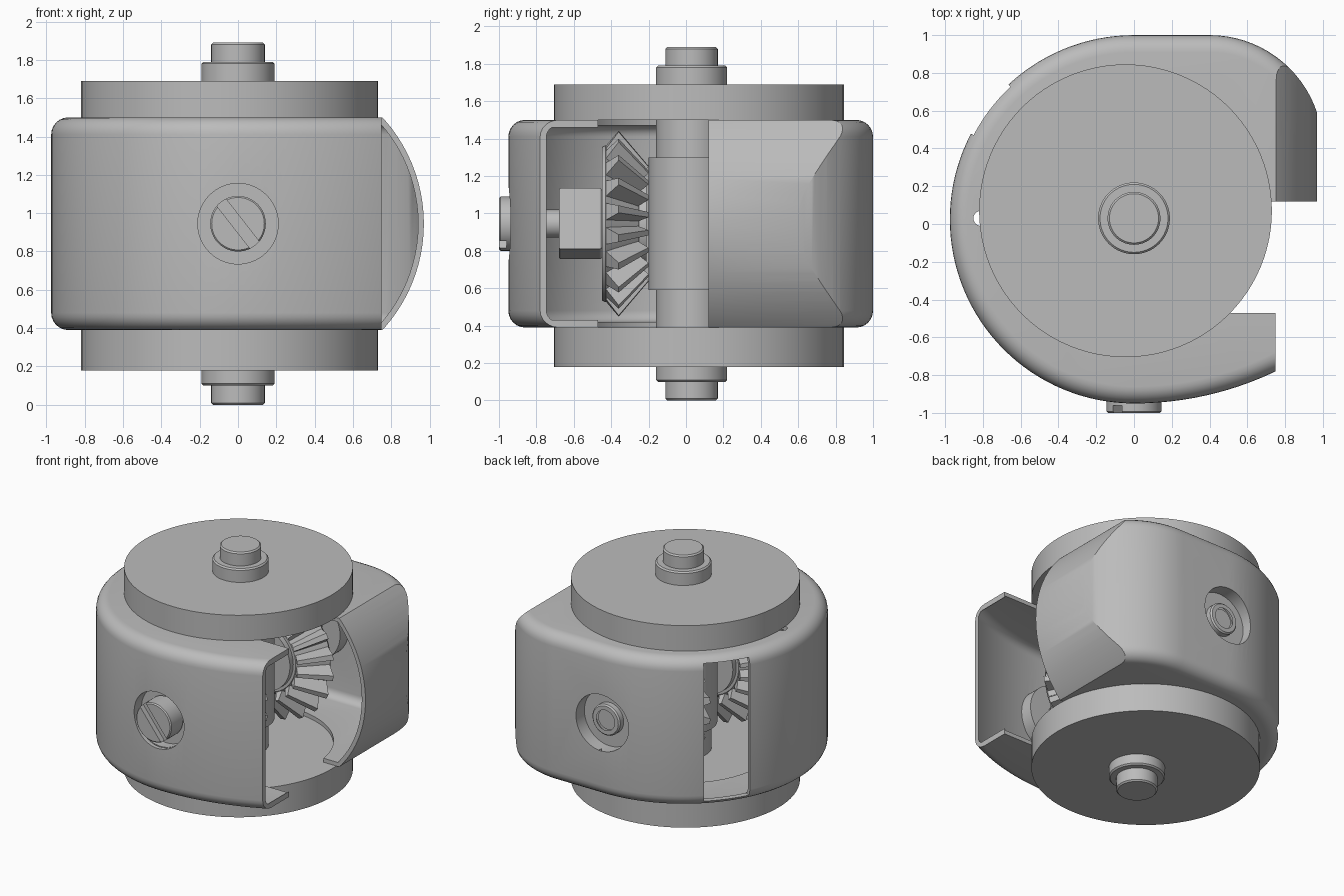
import bpy, bmesh
from math import sin, cos, pi, radians, asin
from mathutils import Matrix, Vector

cube = bpy.data.objects.get("Cube")
if cube:
    bpy.data.objects.remove(cube, do_unlink=True)

grey = bpy.data.materials.new("steel_grey")
grey.use_nodes = True
COLOUR = (0.5, 0.5, 0.5, 1)
grey.diffuse_color = COLOUR
grey.node_tree.nodes["Principled BSDF"].inputs["Base Color"].default_value = COLOUR

AXLE_Y, MID_Z = 0.03, 0.945
MID = Vector((0, AXLE_Y, MID_Z))
# Frames whose local z points out of the front or the back, starting at the axle
FRONT = Matrix.Translation(MID) @ Matrix.Rotation(pi / 2, 4, 'X')
BACK = Matrix.Translation(MID) @ Matrix.Rotation(-pi / 2, 4, 'X')


def finish(name, bm, matrix=Matrix()):
    bmesh.ops.transform(bm, matrix=matrix, verts=bm.verts)
    bmesh.ops.recalc_face_normals(bm, faces=bm.faces)
    mesh = bpy.data.meshes.new(name)
    bm.to_mesh(mesh)
    bm.free()
    mesh.materials.append(grey)
    ob = bpy.data.objects.new(name, mesh)
    bpy.context.collection.objects.link(ob)
    return ob


def smooth(ob):
    bpy.ops.object.select_all(action='DESELECT')
    ob.select_set(True)
    bpy.context.view_layer.objects.active = ob
    bpy.ops.object.shade_smooth_by_angle(angle=radians(30))
    return ob


def lathe(name, profile, matrix=Matrix(), steps=64):
    bm = bmesh.new()
    vs = [bm.verts.new((r, 0, h)) for r, h in profile]
    es = [bm.edges.new(p) for p in zip(vs, vs[1:])]
    bmesh.ops.spin(bm, geom=vs + es, cent=(0, 0, 0), axis=(0, 0, 1),
                   angle=2 * pi, steps=steps)
    bmesh.ops.remove_doubles(bm, verts=bm.verts, dist=1e-4)
    return finish(name, bm, matrix)


def rod(name, r, a, b, matrix=Matrix(), chamfer=0.0):
    c = chamfer
    pts = [(0, a), (r - c, a), (r, a + c), (r, b - c), (r - c, b), (0, b)]
    if not c:
        pts = [(0, a), (r, a), (r, b), (0, b)]
    return lathe(name, pts, matrix)


def prism(name, pts, z0, z1, bevel=0.0, matrix=Matrix()):
    bm = bmesh.new()
    base = bm.faces.new([bm.verts.new((x, y, z0)) for x, y in pts])
    top = bmesh.ops.extrude_face_region(bm, geom=[base])["geom"]
    bmesh.ops.translate(bm, vec=(0, 0, z1 - z0),
                        verts=[v for v in top if isinstance(v, bmesh.types.BMVert)])
    if bevel:
        rim = [e for e in bm.edges if abs(e.verts[0].co.z - e.verts[1].co.z) < 1e-5]
        bmesh.ops.bevel(bm, geom=rim, offset=bevel, segments=6, profile=0.5,
                        affect='EDGES')
    return finish(name, bm, matrix)


def box(name, lo, hi):
    return prism(name, [(lo[0], lo[1]), (hi[0], lo[1]), (hi[0], hi[1]), (lo[0], hi[1])],
                 lo[2], hi[2])


def boolean(ob, cutter, operation='DIFFERENCE'):
    mod = ob.modifiers.new("cut", 'BOOLEAN')
    mod.operation, mod.solver, mod.object = operation, 'EXACT', cutter
    bpy.context.view_layer.update()
    graph = bpy.context.evaluated_depsgraph_get()
    mesh = bpy.data.meshes.new_from_object(ob.evaluated_get(graph))
    ob.modifiers.clear()
    ob.data = mesh
    bpy.data.objects.remove(cutter, do_unlink=True)


def arc(cx, cy, r, a0, a1, n):
    return [(cx + r * cos(radians(a0 + (a1 - a0) * i / n)),
             cy + r * sin(radians(a0 + (a1 - a0) * i / n))) for i in range(n + 1)]


def envelope(name, t):
    """Casing volume, shrunk by t on all sides."""
    big = 1.74
    end = math_deg = asin(0.95 / big) * 180 / pi
    pts = arc(0.4, 0.4, 0.6 - t, 0, 90, 20)
    pts += arc(0, 0.025, 0.975 - t, 90, 270, 64)
    pts += arc(0, big - 0.95, big - t, 270, 270 + end, 16)[1:]
    ob = prism(name, pts, 0.39 + t, 1.5 - t, 0.09 - t)
    # Barrel-shaped right end
    barrel = lathe("barrel", [(0, -3), (0.82 - t, -3), (0.82 - t, 3), (0, 3)],
                   Matrix.Translation((0.15, 0, MID_Z)) @ Matrix.Rotation(pi / 2, 4, 'X'), 96)
    block = box("block", (-2, -2, 0), (0.3, 2, 2))
    boolean(barrel, block, 'UNION')
    boolean(ob, barrel, 'INTERSECT')
    return ob


# Thin casing with its side opening, flange holes, bores and window
casing = envelope("casing", 0)
boolean(casing, envelope("cavity", 0.03))
boolean(casing, box("end_cut", (0.75, -2, 0), (2, 0.12, 2)))
boolean(casing, box("side_cut", (0.2, -0.47, 0), (2, 0.12, 2)))
boolean(casing, rod("flange_hole", 0.63, 0, 2, Matrix.Translation((0, AXLE_Y, 0))))
boolean(casing, rod("notch", 0.04, 0, 2, Matrix.Translation((-0.81, AXLE_Y, 0))))
for frame in (FRONT, BACK):
    boolean(casing, rod("bore", 0.21, 0.75, 1.2, frame))
window = arc(0, 0, 0.7, 132, 151, 4) + arc(0, 0, 1.2, 151, 132, 4)
boolean(casing, prism("window", window, 0.43, 1.46))
smooth(casing)

# Round end plates
for name, z0, z1 in (("bottom_plate", 0.18, 0.39), ("top_plate", 1.5, 1.69)):
    smooth(lathe(name, [(0, z0), (0.775, z0), (0.775, z1), (0, z1)],
                 Matrix.Translation((-0.045, 0.07, 0)), 96))

# Stepped upright axle, symmetrical about its middle
half = [(0, 0), (0.13, 0), (0.14, 0.01), (0.14, 0.1), (0.18, 0.1), (0.19, 0.11),
        (0.19, 0.59), (0.23, 0.59)]
axle = half + [(r, 2 * MID_Z - h) for r, h in reversed(half)]
smooth(lathe("axle", axle, Matrix.Translation((0, AXLE_Y, 0))))


def bevel_gear(name, frame, teeth=20):
    body = [(0, 0.28), (0.26, 0.28), (0.42, 0.46), (0.41, 0.48), (0, 0.48)]
    smooth(lathe(name + "_body", body, frame, teeth * 3))
    smooth(rod(name + "_face", 0.24, 0.24, 0.3, frame))
    bm = bmesh.new()
    # Tooth section corners: radius, distance from axle, half width
    outer = [(0.40, 0.47, 0.05), (0.5, 0.39, 0.02)]
    inner = [(0.25, 0.30, 0.032), (0.31, 0.23, 0.014)]
    for i in range(teeth):
        turn = Matrix.Rotation(2 * pi * (i + 0.5) / teeth, 3, 'Z')
        rings = []
        for (r0, h0, w0), (r1, h1, w1) in (outer, inner):
            quad = [(r0, -w0, h0), (r0, w0, h0), (r1, w1, h1), (r1, -w1, h1)]
            rings.append([bm.verts.new(turn @ Vector(p)) for p in quad])
        a, b = rings
        bm.faces.new(a)
        bm.faces.new(b)
        for k in range(4):
            n = (k + 1) % 4
            bm.faces.new((a[k], a[n], b[n], b[k]))
    finish(name + "_teeth", bm, frame)


# Facing bevel gears with square hubs, spindles and casing cups
square = arc(0, 0, 0.233, 54.6, 324.6, 3)
for side, frame, tip in (("front", FRONT, 0.95), ("back", BACK, 0.9)):
    bevel_gear(side + "_gear", frame)
    prism(side + "_hub", square, 0.48, 0.71, 0.012, frame)
    smooth(rod(side + "_spindle", 0.075, 0.45, tip, frame))
    cup = [(0.08, 0.84), (0.235, 0.84), (0.235, 0.94), (0.21, 0.94),
           (0.21, 0.87), (0.08, 0.87), (0.08, 0.84)]
    smooth(lathe(side + "_cup", cup, frame))

# Collar around the back spindle
collar = [(0.075, 0.86), (0.115, 0.86), (0.115, 0.91), (0.105, 0.92), (0.075, 0.92)]
smooth(lathe("back_collar", collar, BACK))

# Slotted screw head
screw = rod("screw_head", 0.145, 0.88, 1.03, FRONT, 0.008)
slot = box("slot", (-0.3, -0.03, 0.99), (0.3, 0.03, 1.2))
slot.data.transform(FRONT @ Matrix.Rotation(radians(-52), 4, 'Z') @ FRONT.inverted()
                    @ Matrix.Identity(4) @ FRONT)
boolean(screw, slot)
smooth(screw)
